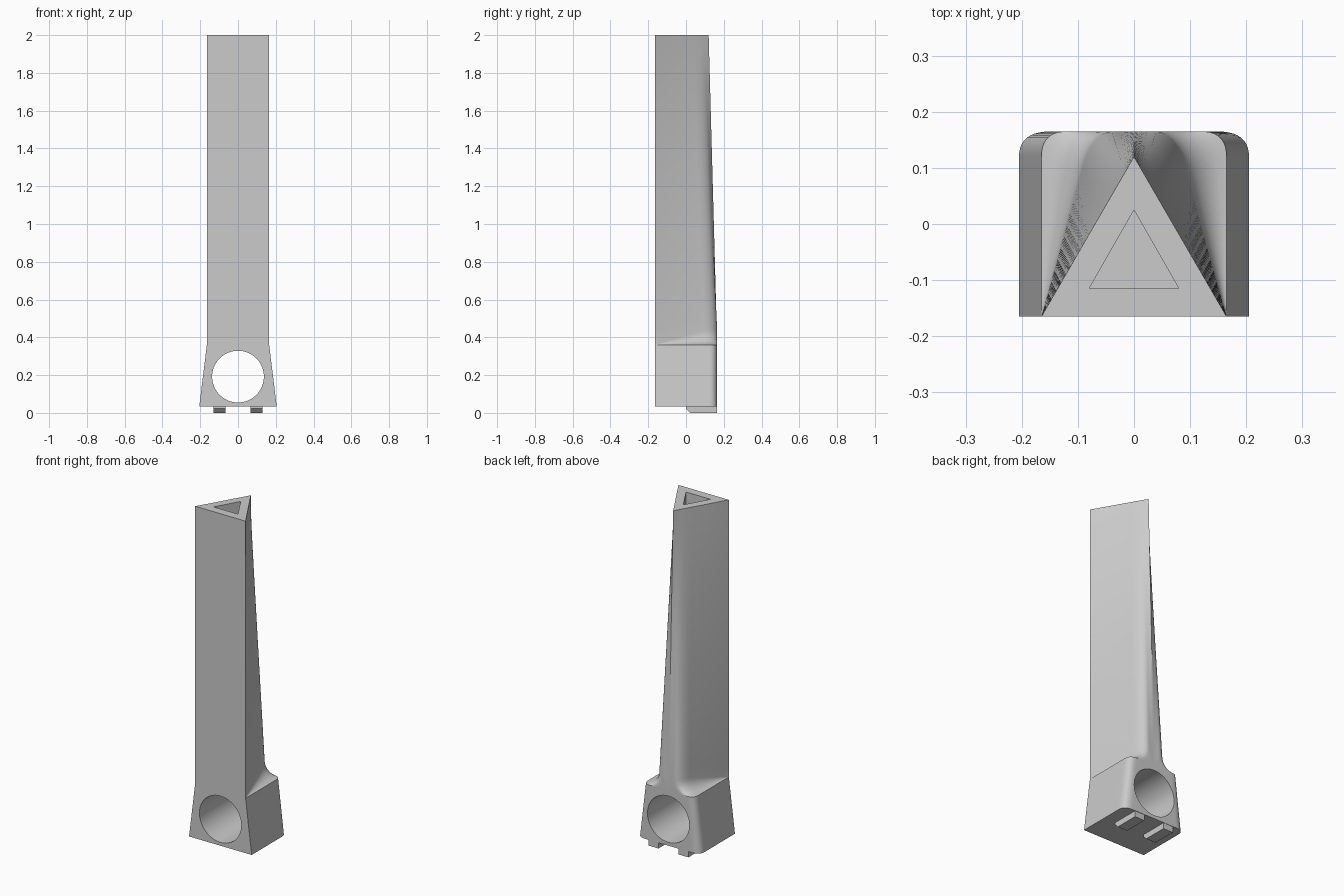
import bpy, bmesh, math
from mathutils import Vector

if "Cube" in bpy.data.objects:
    bpy.data.objects.remove(bpy.data.objects["Cube"])

grey = bpy.data.materials.new("plain grey")
grey.use_nodes = True
grey.diffuse_color = (0.6, 0.6, 0.6, 1)
grey.node_tree.nodes["Principled BSDF"].inputs["Base Color"].default_value = (0.6, 0.6, 0.6, 1)

HALF, TOP, SHOULDER, BASE = 0.165, 2.0, 0.36, 0.035


def make(name, bm):
    bmesh.ops.recalc_face_normals(bm, faces=bm.faces)
    mesh = bpy.data.meshes.new(name)
    bm.to_mesh(mesh)
    bm.free()
    mesh.materials.append(grey)
    ob = bpy.data.objects.new(name, mesh)
    bpy.context.collection.objects.link(ob)
    return ob


def loft(name, rings):
    """Skin closed rings of equal length and cap both ends."""
    bm = bmesh.new()
    rows = [[bm.verts.new(p) for p in ring] for ring in rings]
    n = len(rows[0])
    for a, b in zip(rows, rows[1:]):
        for i in range(n):
            j = (i + 1) % n
            bm.faces.new((a[i], a[j], b[j], b[i]))
    bm.faces.new(rows[0])
    bm.faces.new(rows[-1])
    bmesh.ops.remove_doubles(bm, verts=bm.verts, dist=1e-5)
    return make(name, bm)


def half_outline(side_end, back_start, corner):
    """Front corner, straight side, rounded rear corner, flat back to the centre."""
    front, a, b = Vector((HALF, -HALF)), Vector(side_end), Vector(back_start)
    c, centre = Vector(corner), Vector((0, HALF))
    pts = [front.lerp(a, i / 12) for i in range(12)]
    for i in range(10):
        t = i / 10
        pts.append(a * (1 - t) ** 2 + c * 2 * t * (1 - t) + b * t * t)
    return pts + [b.lerp(centre, i / 4) for i in range(5)]


def full(pts):
    """Mirror a half ring of 3D points across x = 0."""
    return pts + [Vector((-p.x, p.y, p.z)) for p in reversed(pts[:-1])]


# Cross-sections: rounded column foot, wider block, triangular tip
foot = half_outline((0.095, 0.09), (0.04, HALF), (0.08, 0.16))
block = half_outline((HALF, 0.12), (0.12, HALF), (HALF, HALF))
lengths = [0]
for p, q in zip(foot, foot[1:]):
    lengths.append(lengths[-1] + (q - p).length)
tip = [Vector((HALF, -HALF)).lerp(Vector((0, 0.12)), s / lengths[-1]) for s in lengths]

# Body: flared block, concave shoulder fillet, column lofting to a triangle
rings = [full([Vector((p.x * 0.205 / HALF, p.y, BASE)) for p in block])]
for k in range(9):
    ang = math.pi / 2 * k / 8
    ring = []
    for f, b in zip(foot, block):
        p = b.lerp(f, math.sin(ang))
        ring.append(Vector((p.x, p.y, SHOULDER + (b - f).length * (1 - math.cos(ang)))))
    rings.append(full(ring))
start = rings[-1]
end = full([Vector((p.x, p.y, TOP)) for p in tip])
for k in range(1, 25):
    rings.append([a.lerp(b, k / 24) for a, b in zip(start, end)])
body = loft("post_body", rings)


def cut(target, cutter):
    cutter.hide_render = True
    mod = target.modifiers.new("cut", 'BOOLEAN')
    mod.operation, mod.solver, mod.object = 'DIFFERENCE', 'EXACT', cutter
    bpy.context.view_layer.objects.active = target
    bpy.ops.object.modifier_apply(modifier=mod.name)
    bpy.data.objects.remove(cutter)


# Round bore through the block
circle = [(0.137 * math.cos(a), 0.137 * math.sin(a) + 0.192)
          for a in (math.tau * i / 64 for i in range(64))]
cut(body, loft("bore_cutter", [[Vector((x, y, z)) for x, z in circle] for y in (-0.3, 0.3)]))

# Triangular socket in the tip
socket = [(-0.08, -0.115), (0.08, -0.115), (0, 0.025)]
cut(body, loft("socket_cutter", [[Vector((x, y, z)) for x, y in socket] for z in (1.7, 2.1)]))

# Two small feet with a chamfered front end
feet = []
profile = [(0.0, 0.037), (0.0, 0.022), (0.022, 0.0), (0.163, 0.0), (0.163, 0.037)]
for name, s in (("left_foot", 1), ("right_foot", -1)):
    feet.append(loft(name, [[Vector((s * x, y, z)) for y, z in profile] for x in (0.066, 0.13)]))

# Smooth curved surfaces, keep hard edges
bpy.ops.object.select_all(action='DESELECT')
for ob in [body] + feet:
    ob.select_set(True)
bpy.context.view_layer.objects.active = body
bpy.ops.object.shade_smooth_by_angle(angle=math.radians(30))
